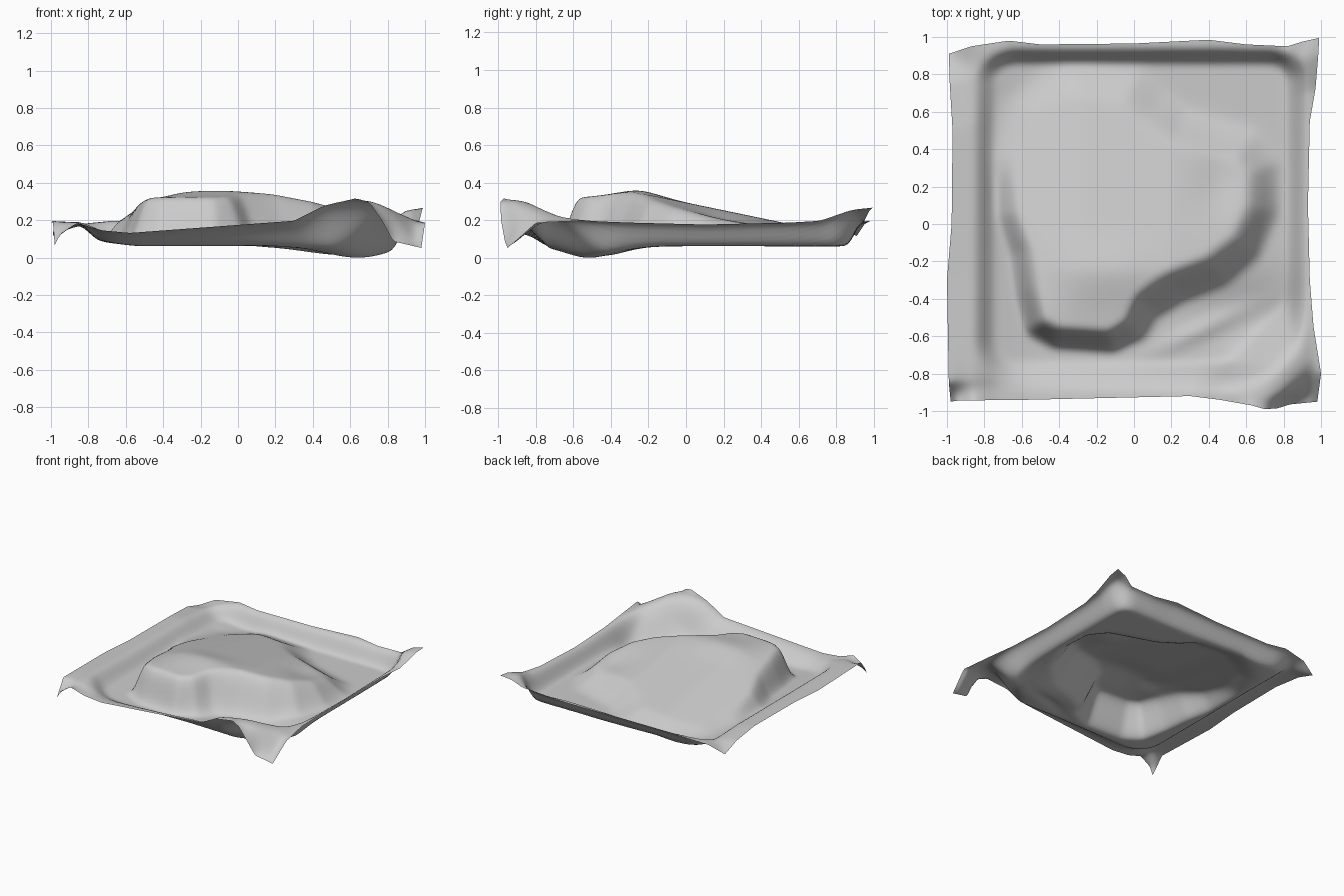
import bpy, bmesh
from math import exp, hypot
from mathutils import Vector

if "Cube" in bpy.data.objects:
    bpy.data.objects.remove(bpy.data.objects["Cube"])

N = 110

# Hem of the cloth, one list of points (x, y, z) per side
FRONT = [(-.98, -.95, .07), (-.95, -.945, .13), (-.86, -.945, .19), (-.74, -.94, .15), (-.58, -.94, .135),
         (.3, -.92, .20), (.46, -.94, .28), (.63, -.97, .32), (.70, -.99, .30), (.77, -.985, .20),
         (.83, -.965, .09), (.98, -.95, .055)]
BACK = [(-.99, .91, .12), (-.87, .95, .18), (-.67, .98, .20), (-.5, .96, .19), (0, .965, .19), (.4, .985, .20),
        (.6, .96, .19), (.82, .95, .20), (.9, .975, .25), (.99, .995, .27)]
LEFT = [(-.98, -.95, .07), (-.99, -.85, .20), (-1.0, -.3, .19), (-.975, 0, .19), (-.97, .5, .19),
        (-.985, .75, .17), (-.99, .91, .12)]
RIGHT = [(.98, -.95, .055), (1.0, -.8, .19), (.96, -.55, .20), (.94, -.3, .19), (.93, .1, .18), (.94, .55, .19),
         (.97, .72, .20), (.985, .9, .26), (.99, .995, .27)]
# Outline of the raised hump in plan
HUMP = [(-.53, -.55), (-.42, -.61), (-.12, -.63), (0, -.56), (.06, -.44), (.22, -.34), (.44, -.25),
        (.6, -.12), (.69, .08), (.69, .3), (.6, .42), (.4, .48), (.24, .53), (.1, .63), (0, .75),
        (-.35, .8), (-.66, .66), (-.7, .35), (-.68, .05), (-.61, -.15), (-.58, -.35)]


def smooth(t):
    t = min(1, max(0, t))
    return t * t * (3 - 2 * t)


def mix(a, b, k):
    return a + (b - a) * k


def edge(pts, axis, t):
    """Point on a hem side for t in 0..1"""
    q = mix(pts[0][axis], pts[-1][axis], t)
    for p, r in zip(pts, pts[1:]):
        if q <= r[axis] + 1e-9:
            return Vector(p).lerp(Vector(r), (q - p[axis]) / (r[axis] - p[axis]))
    return Vector(pts[-1])


def sheet_point(s, t):
    """Plan position between the four hems, with the height of the nearest hem"""
    f, b, l, r = edge(FRONT, 0, s), edge(BACK, 0, s), edge(LEFT, 1, t), edge(RIGHT, 1, t)
    c = [Vector(p) for p in (FRONT[0], FRONT[-1], BACK[0], BACK[-1])]
    p = (f * (1 - t) + b * t + l * (1 - s) + r * s
         - (c[0] * (1 - s) + c[1] * s) * (1 - t) - (c[2] * (1 - s) + c[3] * s) * t)
    w = [1 / (d + 1e-4) ** 2 for d in (t, 1 - t, s, 1 - s)]
    p.z = sum(k * q.z for k, q in zip(w, (f, b, l, r))) / sum(w)
    return p


def hump_distance(x, y):
    """Signed distance to the hump outline, positive inside"""
    best, inside = 9, False
    for (ax, ay), (bx, by) in zip(HUMP, HUMP[1:] + HUMP[:1]):
        dx, dy = bx - ax, by - ay
        k = min(1, max(0, ((x - ax) * dx + (y - ay) * dy) / (dx * dx + dy * dy)))
        best = min(best, hypot(x - ax - k * dx, y - ay - k * dy))
        if (ay > y) != (by > y) and x < ax + (y - ay) * dx / dy:
            inside = not inside
    return best if inside else -best


def bump(x, y, cx, cy, rx, ry):
    return exp(-((x - cx) / rx) ** 2 - ((y - cy) / ry) ** 2)


def height(x, y, hem):
    # Floor with a sag and a crease at the front right, rising to the left
    floor = .064 - .064 * bump(x, y, .62, -.5, .3, .2) + .045 * smooth((-x - .5) / .4)
    d = (x - .35) * .45 - (y + .57)
    floor += .025 * exp(-(d / .05) ** 2) * bump(x, y, .38, -.56, .25, .3)
    # Hump, highest at the front and falling to the back
    fall = y + .25
    top = .352 - .21 * (fall + hypot(fall, .12)) / 2 - .08 * max(0, -fall)
    top -= .11 * max(0, x - .2)
    top -= .08 * smooth((-x - .25) / .45) * smooth((y + .6) / .4)
    top -= .02 * bump(x, y, .45, .2, .12, .15)
    top += .022 * bump(x, y, -.12, -.25, .25, .15)
    wide = mix(mix(.12, .21, smooth((x + .1) / .25)), .26, smooth((y - .2) / .3))
    z = mix(floor, top, smooth(hump_distance(x, y) / wide + .5))
    # Side walls rising to the hem with rounded corners, gentler at the front
    ox = (-.62 - x) / .24 if x < 0 else (x - .72) / .2
    oy = (-.6 - y) / .32 if y < 0 else (y - .77) / .17
    out = hypot(max(ox, 0), max(oy, 0))
    start = .5 if y > -.7 else .25
    start = mix(.25, .5, smooth((y + .85) / .2))
    z = mix(z, hem, smooth((out - start) / (1 - start)))
    # Front right corner: ridge across the corner, tip drooping past it
    c = x - y
    if c > 1.2:
        ridge = mix(.31, .2, smooth((x - .66) / .34))
        z = mix(z, ridge, smooth((c - 1.2) / .42))
        z = mix(z, .055, smooth((c - 1.66) / .26))
    return z


# Cloth sheet woven as a grid between the four hems
bm = bmesh.new()
rows = []
for j in range(N + 1):
    row = []
    for i in range(N + 1):
        s, t = i / N, j / N
        p = sheet_point(s, t)
        border = max(abs(2 * s - 1), abs(2 * t - 1))
        z = mix(height(p.x, p.y, p.z), p.z, smooth((border - .93) / .07))
        row.append(bm.verts.new((p.x, p.y, z)))
    rows.append(row)
for a, b in zip(rows, rows[1:]):
    for i in range(N):
        bm.faces.new((a[i], a[i + 1], b[i + 1], b[i]))

# Soften the folds, keeping the hem, and rest the lowest point on the ground
inner = [v for v in bm.verts if not v.is_boundary]
for _ in range(5):
    bmesh.ops.smooth_vert(bm, verts=inner, factor=.5, use_axis_x=True, use_axis_y=True, use_axis_z=True)
low = min(v.co.z for v in bm.verts)
for v in bm.verts:
    v.co.z -= low

mesh = bpy.data.meshes.new("crumpled_cloth")
bm.to_mesh(mesh)
bm.free()
mesh.shade_smooth()
cloth = bpy.data.objects.new("crumpled_cloth", mesh)
bpy.context.collection.objects.link(cloth)
